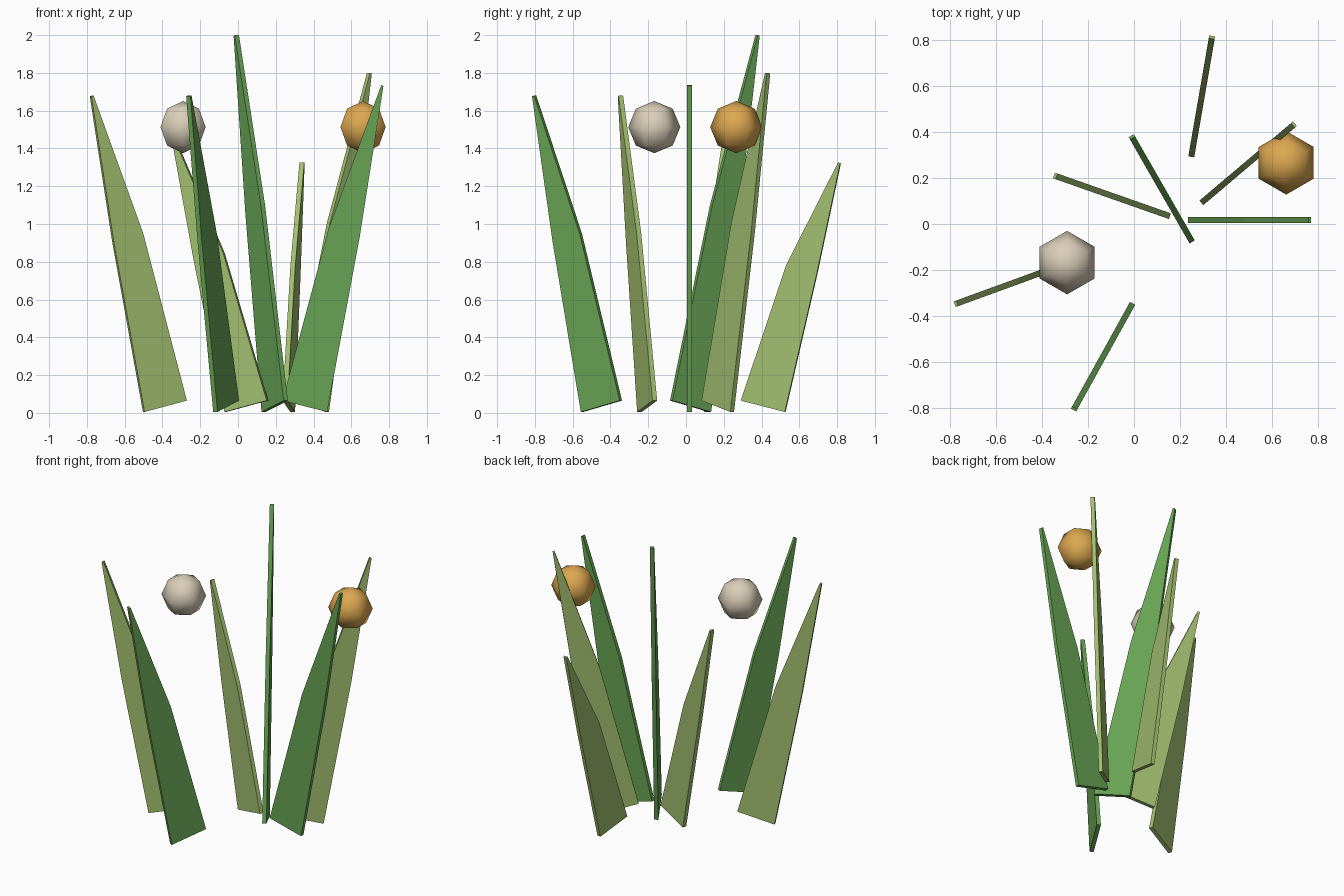
import bpy, bmesh, math
from mathutils import Vector

if "Cube" in bpy.data.objects:
    bpy.data.objects.remove(bpy.data.objects["Cube"])


def material(name, rgb):
    m = bpy.data.materials.new(name)
    m.diffuse_color = (*rgb, 1)
    m.use_nodes = True
    m.node_tree.nodes["Principled BSDF"].inputs["Base Color"].default_value = m.diffuse_color
    return m


GREEN = material("leaf green", (0.14, 0.37, 0.09))
LIGHT = material("light leaf green", (0.36, 0.52, 0.16))
CREAM = material("cream", (0.70, 0.62, 0.48))
AMBER = material("amber", (0.72, 0.39, 0.08))
THICK = 0.026


def make_object(name, bm, mat):
    bmesh.ops.recalc_face_normals(bm, faces=bm.faces)
    mesh = bpy.data.meshes.new(name)
    bm.to_mesh(mesh)
    bm.free()
    mesh.materials.append(mat)
    ob = bpy.data.objects.new(name, mesh)
    bpy.context.collection.objects.link(ob)
    return ob


# Leaning blade: a bent, tapering plank between an inner foot and a tip in plan
def blade(name, foot, tip, height, mat):
    foot, tip = Vector((*foot, 0)), Vector((*tip, 0))
    run = tip - foot
    side = Vector((-run.y, run.x, 0)).normalized() * THICK / 2
    mid = 0.47 * height + 0.16
    # each ring: inner fraction, inner height, outer fraction, outer height
    rings = [(0.0, 0.065, 0.443, 0.005),
             (0.457, mid, 0.765, mid - 0.045),
             (0.978, height, 1.0, height - 0.004)]
    bm = bmesh.new()
    loops = []
    for fi, zi, fo, zo in rings:
        inner = foot + run * fi + Vector((0, 0, zi))
        outer = foot + run * fo + Vector((0, 0, zo))
        loops.append([bm.verts.new(p) for p in
                      (inner - side, outer - side, outer + side, inner + side)])
    for a, b in zip(loops, loops[1:]):
        for i in range(4):
            j = (i + 1) % 4
            bm.faces.new((a[i], a[j], b[j], b[i]))
    bm.faces.new(loops[0])
    bm.faces.new(loops[-1])
    make_object(name, bm, mat)


blades = [
    ((0.235, 0.018), (0.770, 0.018), 1.735, GREEN),
    ((-0.275, -0.165), (-0.780, -0.349), 1.68, LIGHT),
    ((-0.006, -0.345), (-0.263, -0.809), 1.68, GREEN),
    ((0.249, 0.292), (0.340, 0.818), 1.325, LIGHT),
    ((0.293, 0.092), (0.700, 0.436), 1.80, LIGHT),
    ((0.253, -0.078), (-0.012, 0.384), 2.00, GREEN),
    ((0.156, 0.034), (-0.348, 0.211), 1.46, LIGHT),
]
for n, (foot, tip, h, mat) in enumerate(blades):
    blade(f"leaf_blade_{n + 1}", foot, tip, h, mat)


# Floating faceted buds
for name, loc, mat in (("cream_bud", (-0.291, -0.168, 1.513), CREAM),
                       ("amber_bud", (0.662, 0.266, 1.513), AMBER)):
    bm = bmesh.new()
    bmesh.ops.create_uvsphere(bm, u_segments=6, v_segments=4, radius=0.138)
    for f in bm.faces:
        f.smooth = True
    make_object(name, bm, mat).location = loc
